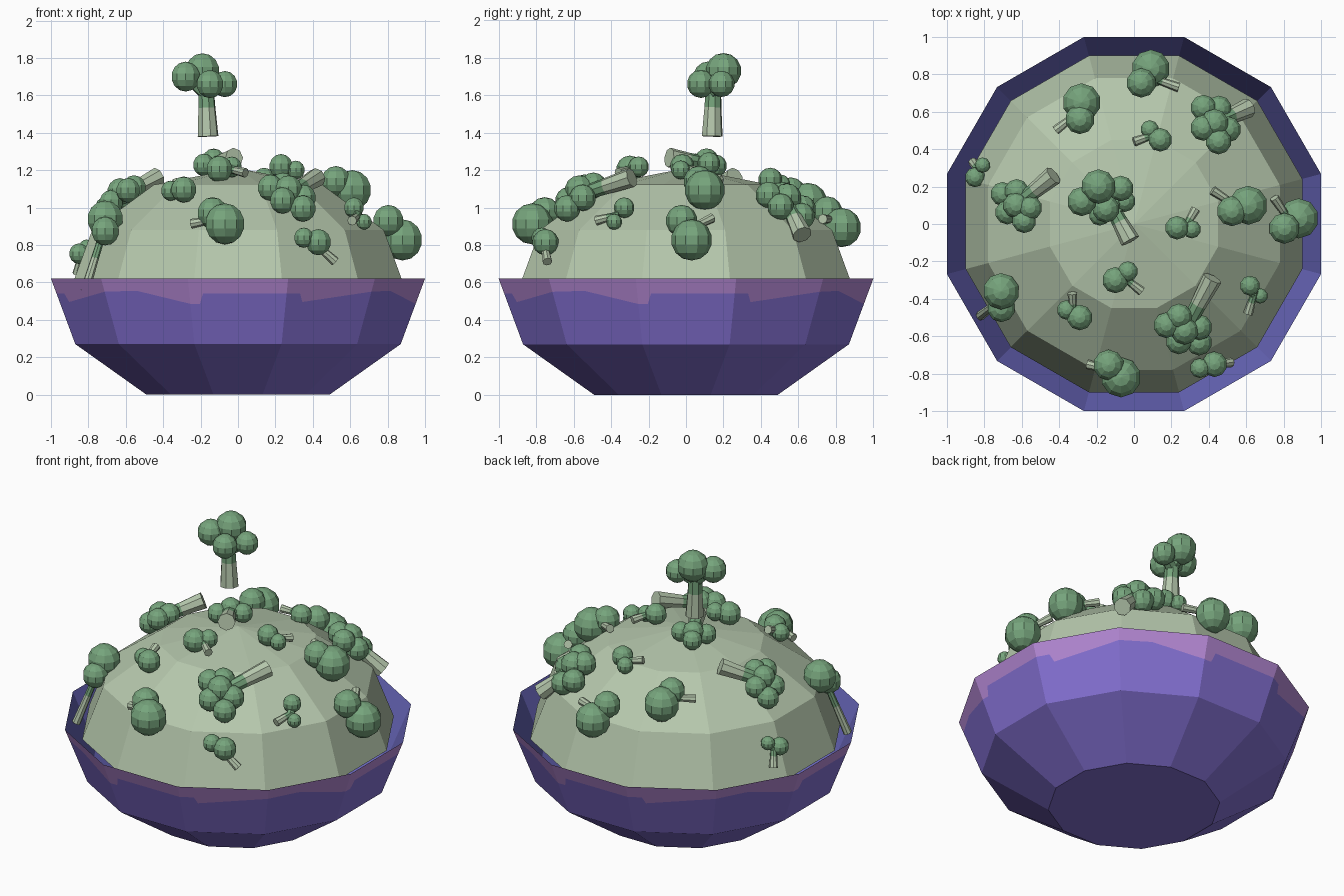
import bpy, bmesh, math
from mathutils import Vector

if "Cube" in bpy.data.objects:
    bpy.data.objects.remove(bpy.data.objects["Cube"])


def material(name, rgb):
    lin = [((c / 255 + 0.055) / 1.055) ** 2.4 for c in rgb]
    m = bpy.data.materials.new(name)
    m.diffuse_color = (*lin, 1)
    m.use_nodes = True
    m.node_tree.nodes["Principled BSDF"].inputs["Base Color"].default_value = m.diffuse_color
    return m


PURPLE = material("bowl purple", (131, 112, 210))
PINK = material("glaze pink", (180, 136, 212))
INDIGO = material("bowl inside indigo", (104, 102, 186))
PALE = material("pale green", (181, 199, 172))
GREEN = material("floret green", (118, 164, 124))


def finish(bm, name, mats):
    bmesh.ops.remove_doubles(bm, verts=bm.verts, dist=1e-4)
    bmesh.ops.recalc_face_normals(bm, faces=bm.faces)
    mesh = bpy.data.meshes.new(name)
    bm.to_mesh(mesh)
    bm.free()
    for m in mats:
        mesh.materials.append(m)
    bpy.context.collection.objects.link(bpy.data.objects.new(name, mesh))


def corner(k, apothem, z):
    a = math.radians(30 * k - 15)
    r = apothem / math.cos(math.radians(15))
    return Vector((r * math.cos(a), r * math.sin(a), z))


def add_face(bm, pts, mat):
    f = bm.faces.new([bm.verts.new(p) for p in pts])
    f.material_index = mat


def quad(bm, k, low, high, mat):
    add_face(bm, [corner(k, *low), corner(k + 1, *low),
                  corner(k + 1, *high), corner(k, *high)], mat)


# bowl: twelve sides, glaze drips cut into the upper band, thin inner lining
DRIPS = [
    [(0, .485), (.1, .485), (.14, .54), (1, .54)],
    [(0, .54), (.16, .54), (.2, .495), (1, .55)],
    [(0, .55), (.38, .555), (1, .485)],
]
FOOT, BELLY, RIM = (.49, 0), (.87, .27), (1, .62)
LINING, FLOOR = (.86, .28), (.48, .01)
bm = bmesh.new()
for k in range(12):
    quad(bm, k, FOOT, BELLY, 0)
    edge = []
    for u, z in DRIPS[k % 3]:
        ap = BELLY[0] + (RIM[0] - BELLY[0]) * (z - BELLY[1]) / (RIM[1] - BELLY[1])
        edge.append(corner(k, ap, z).lerp(corner(k + 1, ap, z), u))
    add_face(bm, [corner(k, *BELLY), corner(k + 1, *BELLY)] + edge[::-1], 0)
    add_face(bm, edge + [corner(k + 1, *RIM), corner(k, *RIM)], 1)
    quad(bm, k, LINING, RIM, 2)
    quad(bm, k, FLOOR, LINING, 2)
add_face(bm, [corner(k, *FOOT) for k in range(12)], 0)
add_face(bm, [corner(k, *FLOOR) for k in range(12)], 2)
finish(bm, "bowl", [PURPLE, PINK, INDIGO])

# dome: faceted half ellipsoid
BASE, WIDE, TALL = .55, .9, .66
bm = bmesh.new()
rings = [(WIDE * math.cos(math.radians(t)), BASE + TALL * math.sin(math.radians(t)))
         for t in (0, 30, 60)]
for k in range(12):
    quad(bm, k, rings[0], rings[1], 0)
    quad(bm, k, rings[1], rings[2], 0)
    add_face(bm, [corner(k, *rings[2]), corner(k + 1, *rings[2]), (0, 0, BASE + TALL)], 0)
finish(bm, "dome", [PALE])


def on_dome(x, y, lift):
    """Point at x, y hovering a little above the dome."""
    s = min(1, math.hypot(x, y) / (WIDE + lift))
    return Vector((x, y, BASE + (TALL + lift) * math.sqrt(1 - s * s)))


def tube(bm, a, b, ra, rb, mat, sides=8):
    q = (b - a).to_track_quat('Z', 'Y')
    ring = [Vector((math.cos(i * math.tau / sides), math.sin(i * math.tau / sides), 0))
            for i in range(sides)]
    lo = [a + q @ (v * ra) for v in ring]
    hi = [b + q @ (v * rb) for v in ring]
    for i in range(sides):
        j = (i + 1) % sides
        add_face(bm, [lo[i], lo[j], hi[j], hi[i]], mat)
    add_face(bm, lo[::-1], mat)
    add_face(bm, hi, mat)


def broccoli(name, end, thick, heads):
    """Stem from its cut end to the middle of a cluster of round heads."""
    bm = bmesh.new()
    for p, r in heads:
        made = bmesh.ops.create_uvsphere(bm, u_segments=10, v_segments=7, radius=r)
        bmesh.ops.translate(bm, verts=made["verts"], vec=p)
    mid = sum((p for p, r in heads), Vector()) / len(heads)
    joint = end.lerp(mid, .5)
    tube(bm, end, joint, thick, thick * .82, 1)
    tube(bm, joint, mid, thick * .82, thick * .7, 0)
    for p, r in heads:  # short branches
        tube(bm, joint.lerp(mid, .5), p, thick * .7, thick * .5, 0, 6)
    finish(bm, name, [GREEN, PALE])


# upright piece over the dome
UPRIGHT = [(-.19, .2, 1.73, .095), (-.28, .12, 1.7, .08), (-.15, .08, 1.66, .075),
           (-.07, .19, 1.66, .07)]
broccoli("upright_broccoli", Vector((-.16, .14, 1.38)), .057,
         [(Vector(h[:3]), h[3]) for h in UPRIGHT])

# two-headed pieces: main head x, y, radius; stem end x, y; bearing of second head
PAIRS = [
    (.09, .83, .105, .24, .73, 236), (-.28, .65, .105, -.42, .5, 264),
    (.14, .45, .065, 0, .44, 135), (-.85, .25, .055, -.86, .33, 58),
    (.23, -.02, .065, .33, .08, -6), (.61, .1, .107, .42, .18, 200),
    (.88, .03, .11, .75, .14, 215), (.62, -.33, .055, .61, -.48, -45),
    (.43, -.75, .07, .52, -.74, 195), (-.07, -.82, .11, -.25, -.75, 135),
    (-.71, -.36, .1, -.82, -.49, 270), (-.29, -.5, .07, -.33, -.37, 150),
    (-.1, -.3, .072, .04, -.36, 35),
]
for i, (x, y, r, ex, ey, bearing) in enumerate(PAIRS):
    a, d = math.radians(bearing), .06 + r * .3
    small = r * .77
    heads = [(on_dome(x, y, r * .5), r),
             (on_dome(x + d * math.cos(a), y + d * math.sin(a), small * .6), small)]
    broccoli(f"small_broccoli_{i + 1}", on_dome(ex, ey, .03), .026, heads)

# many-headed pieces: cluster centre x, y; head radius; stem end x, y; head count
CLUSTERS = [
    (-.13, .11, .065, -.02, -.09, 3), (.43, .54, .077, .61, .62, 5),
    (-.63, .1, .072, -.43, .26, 5), (.27, -.57, .077, .42, -.29, 5),
]
for i, (x, y, r, ex, ey, count) in enumerate(CLUSTERS):
    along = Vector((ex - x, ey - y)).normalized()
    across = Vector((-along.y, along.x))
    heads = [(on_dome(x, y, r * .8), r)]
    for n in range(count):
        t = math.tau * (n + .5) / count
        p = Vector((x, y)) + across * r * 1.35 * math.sin(t) + along * r * .85 * math.cos(t)
        heads.append((on_dome(p.x, p.y, r * .5), r * .92))
    broccoli(f"large_broccoli_{i + 1}", on_dome(ex, ey, .06), .053, heads)
